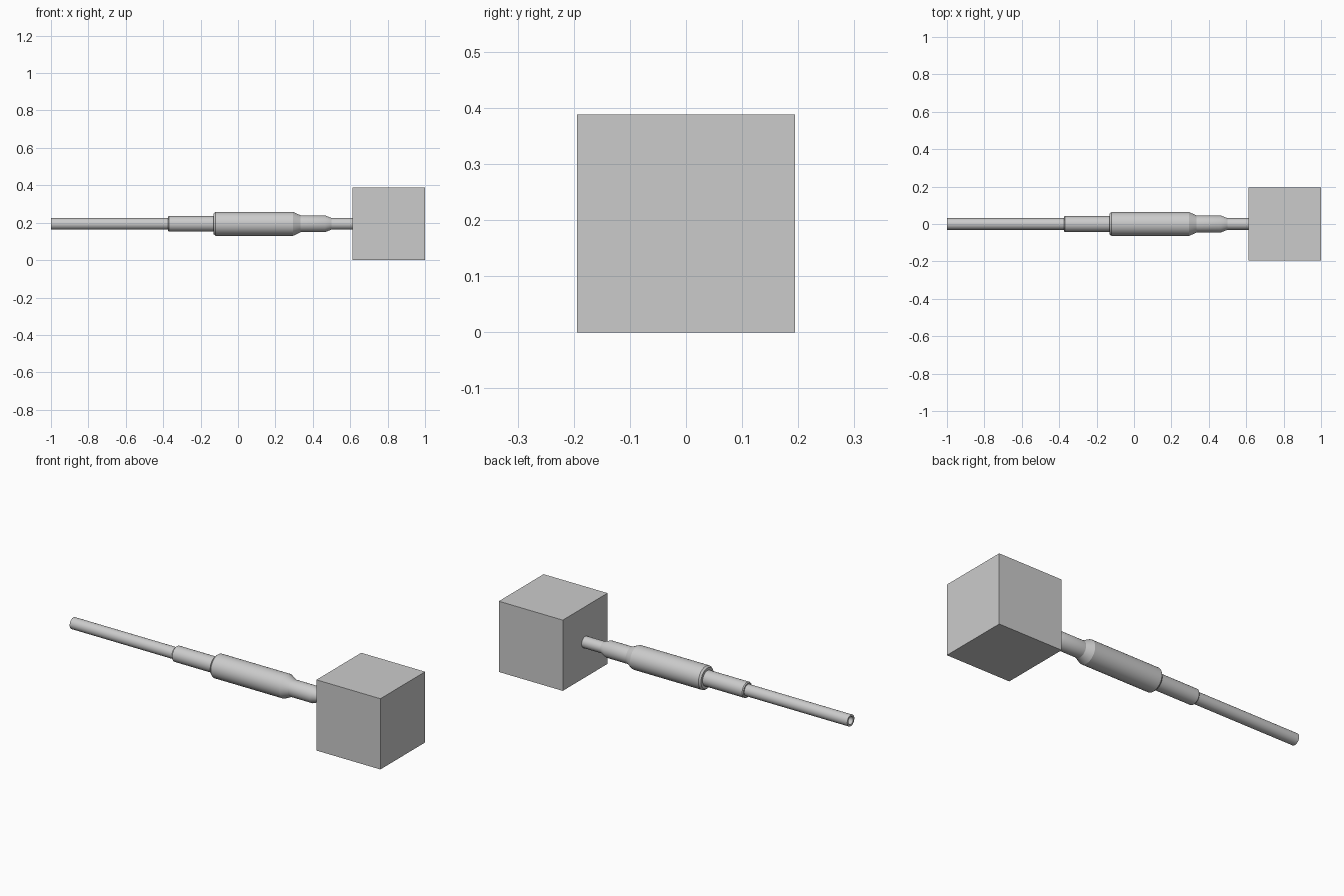
import bpy, bmesh, math

if "Cube" in bpy.data.objects:
    bpy.data.objects.remove(bpy.data.objects["Cube"])

AXIS_Z = 0.194
SIDES = 32


def lathe(name, profile, closed=False):
    """Revolve (x, radius) points around the horizontal centre line."""
    bm = bmesh.new()
    rings = []
    for x, r in profile:
        ring = []
        for i in range(SIDES):
            a = 2 * math.pi * i / SIDES
            ring.append(bm.verts.new((x, r * math.cos(a), AXIS_Z + r * math.sin(a))))
        rings.append(ring)
    pairs = list(zip(rings, rings[1:]))
    if closed:
        pairs.append((rings[-1], rings[0]))
    for a, b in pairs:
        for i in range(SIDES):
            j = (i + 1) % SIDES
            bm.faces.new((a[i], a[j], b[j], b[i]))
    bmesh.ops.recalc_face_normals(bm, faces=bm.faces)
    mesh = bpy.data.meshes.new(name)
    bm.to_mesh(mesh)
    bm.free()
    obj = bpy.data.objects.new(name, mesh)
    bpy.context.collection.objects.link(obj)
    bpy.ops.object.select_all(action='DESELECT')
    obj.select_set(True)
    bpy.context.view_layer.objects.active = obj
    bpy.ops.object.shade_smooth_by_angle(angle=math.radians(25))
    return obj


# Hollow pipe running the full length up to the block
lathe("pipe", [(-1.0, 0.021), (-1.0, 0.031), (0.612, 0.031), (0.612, 0.021)], closed=True)

# Narrow collar behind the grip
lathe("rear_collar", [(-0.375, 0.031), (-0.375, 0.038), (-0.37, 0.042),
                      (-0.12, 0.042)])

# Thick grip tapering in two steps down to the pipe
lathe("grip", [(-0.13, 0.042), (-0.13, 0.056), (-0.12, 0.064), (0.295, 0.064),
               (0.335, 0.045), (0.465, 0.045), (0.50, 0.031)])

# Square block at the end
bpy.ops.mesh.primitive_cube_add(size=0.388, location=(0.806, 0, AXIS_Z))
bpy.context.object.name = "end_block"
